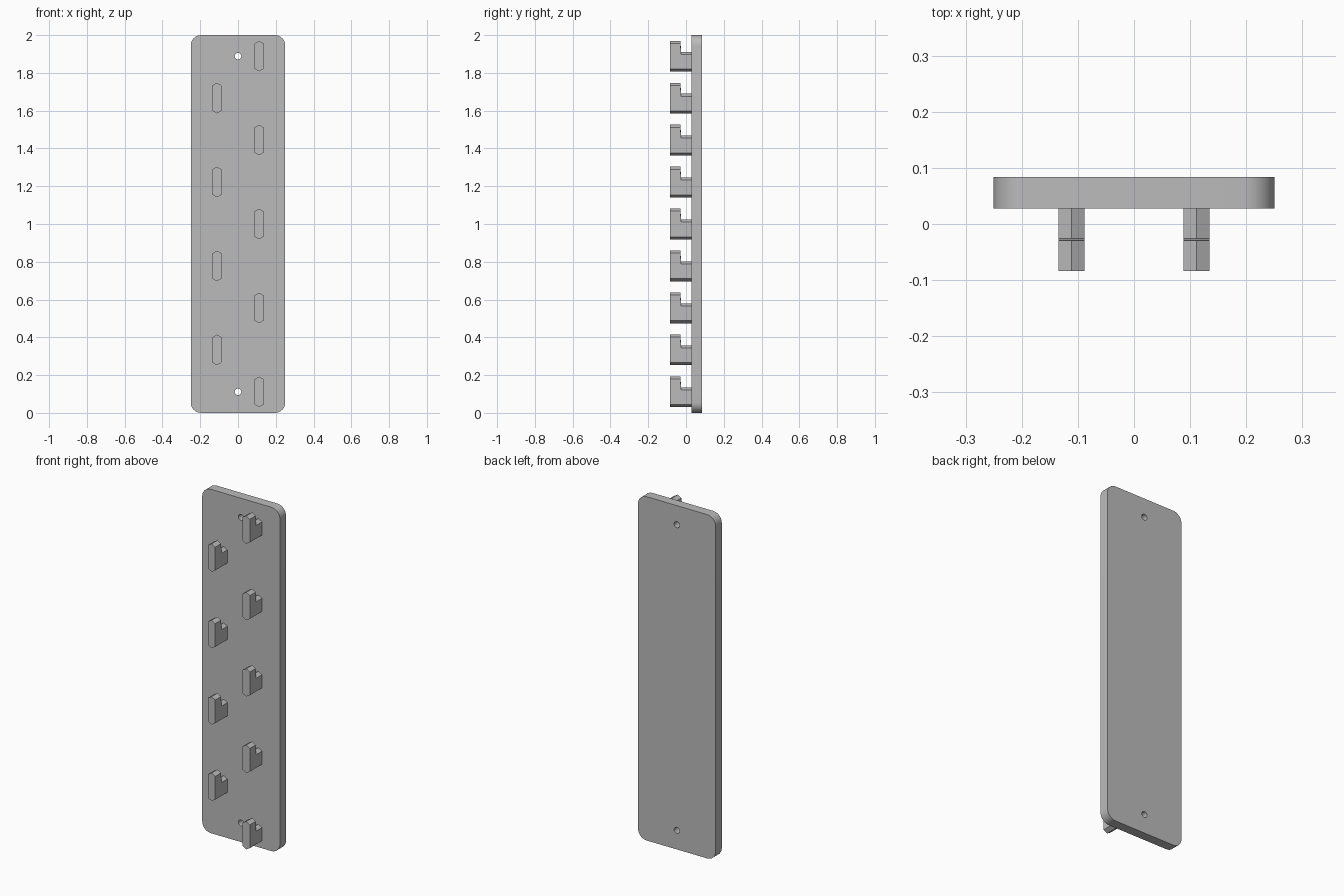
import bpy, bmesh, math
from mathutils import Matrix

if "Cube" in bpy.data.objects:
    bpy.data.objects.remove(bpy.data.objects["Cube"])

grey = bpy.data.materials.new("plain grey")
grey.use_nodes = True
COLOUR = (0.5, 0.5, 0.5, 1)
grey.diffuse_color = COLOUR
grey.node_tree.nodes["Principled BSDF"].inputs["Base Color"].default_value = COLOUR


def finish(bm, name):
    bmesh.ops.recalc_face_normals(bm, faces=bm.faces)
    mesh = bpy.data.meshes.new(name)
    bm.to_mesh(mesh)
    bm.free()
    mesh.materials.append(grey)
    obj = bpy.data.objects.new(name, mesh)
    bpy.context.collection.objects.link(obj)
    return obj


def activate(obj):
    bpy.ops.object.select_all(action='DESELECT')
    obj.select_set(True)
    bpy.context.view_layer.objects.active = obj


PITCH = 2 / 9
FIRST = PITCH / 2
FRONT, BACK = 0.028, 0.084

# Backing plate: a box with its four upright corners rounded
bm = bmesh.new()
bmesh.ops.create_cube(bm, size=1)
bmesh.ops.scale(bm, vec=(0.5, BACK - FRONT, 2), verts=bm.verts)
bmesh.ops.translate(bm, vec=(0, (FRONT + BACK) / 2, 1), verts=bm.verts)
corners = [e for e in bm.edges if abs(e.verts[0].co.y - e.verts[1].co.y) > 0.01]
bmesh.ops.bevel(bm, geom=corners, offset=0.055, segments=8, profile=0.5, affect='EDGES')
plate = finish(bm, "backing_plate")

# Screw holes, top and bottom
bm = bmesh.new()
for z in (FIRST, 2 - FIRST):
    bmesh.ops.create_cone(bm, cap_ends=True, segments=24, radius1=0.0175, radius2=0.0175, depth=0.2,
                          matrix=Matrix.Translation((0, 0.056, z)) @ Matrix.Rotation(math.pi / 2, 4, 'X'))
cutter = finish(bm, "screw_hole_cutter")
cutter.hide_render = True
cut = plate.modifiers.new("screw_holes", 'BOOLEAN')
cut.operation, cut.solver, cut.object = 'DIFFERENCE', 'EXACT', cutter
activate(plate)
bpy.ops.object.modifier_apply(modifier=cut.name)
bpy.data.objects.remove(cutter)
bpy.ops.object.shade_smooth_by_angle(angle=math.radians(30))


# Hook: pointed six-sided sections lofted from the tall lip back to the low arm
def make_hook(name, x, z):
    half, tip, bottom = 0.0232, 0.0134, -0.081
    lip, arm = 0.081, 0.023
    sections = [(-0.084, lip), (-0.0295, lip), (-0.026, arm), (FRONT + 0.005, arm)]
    bm = bmesh.new()
    rings = []
    for y, top in sections:
        outline = [(0, bottom), (half, bottom + tip), (half, top - tip),
                   (0, top), (-half, top - tip), (-half, bottom + tip)]
        rings.append([bm.verts.new((px, y, pz)) for px, pz in outline])
    for a, b in zip(rings, rings[1:]):
        for i in range(6):
            j = (i + 1) % 6
            bm.faces.new((a[i], a[j], b[j], b[i]))
    bm.faces.new(rings[0])
    bm.faces.new(rings[-1])
    finish(bm, name).location = (x, 0, z)


# Nine hooks alternating between the two columns
for n in range(9):
    side = 1 if n % 2 == 0 else -1
    make_hook(f"hook_{n + 1}", side * 0.1115, FIRST + n * PITCH)
